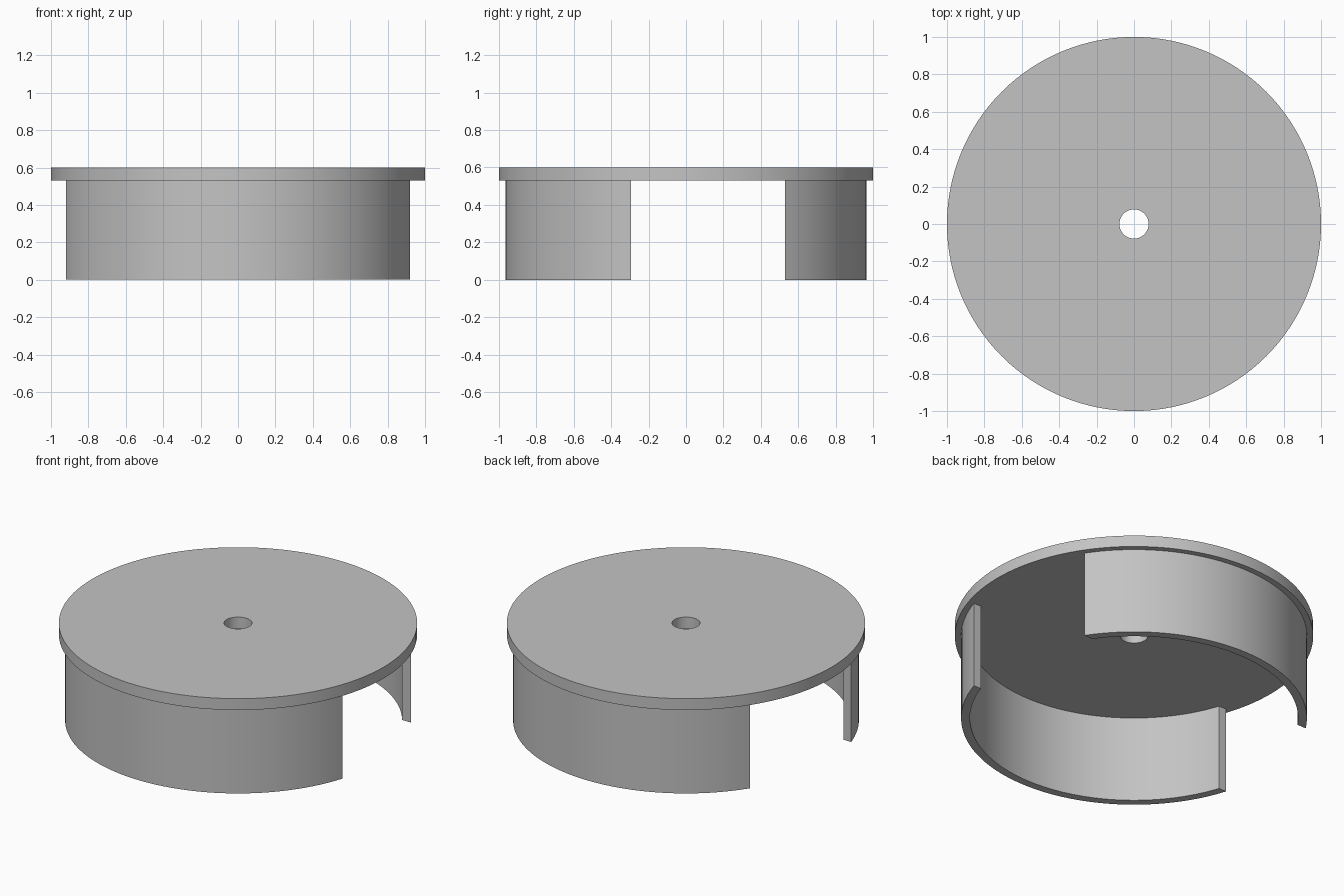
import bpy, bmesh
from math import asin, cos, sin, pi, radians

cube = bpy.data.objects.get("Cube")
if cube:
    bpy.data.objects.remove(cube, do_unlink=True)

PLATE_R, HOLE_R = 1.0, 0.078
WALL_OUT, WALL_IN = 0.965, 0.916
TOP, UNDER = 0.6, 0.53
GAP_FRONT, GAP_BACK = -0.295, 0.53   # straight cuts across the wall

grey = bpy.data.materials.new("plain grey")
grey.use_nodes = True
colour = (0.55, 0.55, 0.55, 1)
grey.diffuse_color = colour
grey.node_tree.nodes["Principled BSDF"].inputs["Base Color"].default_value = colour


def arc(radius, start, end, steps):
    return [(radius * cos(a), radius * sin(a))
            for a in (start + (end - start) * i / steps for i in range(steps + 1))]


def band(name, outer, inner, z0, z1, closed):
    """Solid between two matching outlines, either a full ring or an open arc."""
    if closed:
        outer, inner = outer[:-1], inner[:-1]
    bm = bmesh.new()
    rings = [[bm.verts.new((x, y, z)) for x, y in line]
             for line, z in ((outer, z0), (outer, z1), (inner, z1), (inner, z0))]
    n = len(outer)
    for a, b in zip(rings, rings[1:] + rings[:1]):
        for i in range(n if closed else n - 1):
            j = (i + 1) % n
            bm.faces.new((a[i], a[j], b[j], b[i]))
    if not closed:
        for i in (0, -1):
            bm.faces.new([ring[i] for ring in rings])
    bmesh.ops.recalc_face_normals(bm, faces=bm.faces)
    mesh = bpy.data.meshes.new(name)
    bm.to_mesh(mesh)
    bm.free()
    mesh.materials.append(grey)
    obj = bpy.data.objects.new(name, mesh)
    bpy.context.collection.objects.link(obj)
    bpy.ops.object.select_all(action='DESELECT')
    obj.select_set(True)
    bpy.context.view_layer.objects.active = obj
    bpy.ops.object.shade_smooth_by_angle(angle=radians(30))
    return obj


def wall_arc(radius, cut_y, side):
    # Arc beyond the cut line, on the back (side 1) or front (side -1)
    a = asin(cut_y / radius)
    return arc(radius, a, side * pi - a, 64)


# Round top plate with a central hole
band("top_plate", arc(PLATE_R, 0, 2 * pi, 128), arc(HOLE_R, 0, 2 * pi, 128),
     UNDER, TOP, True)

# Curved skirt walls, open at both sides
for name, cut_y, side in (("front_wall", GAP_FRONT, -1), ("back_wall", GAP_BACK, 1)):
    band(name, wall_arc(WALL_OUT, cut_y, side), wall_arc(WALL_IN, cut_y, side),
         0, UNDER, False)
